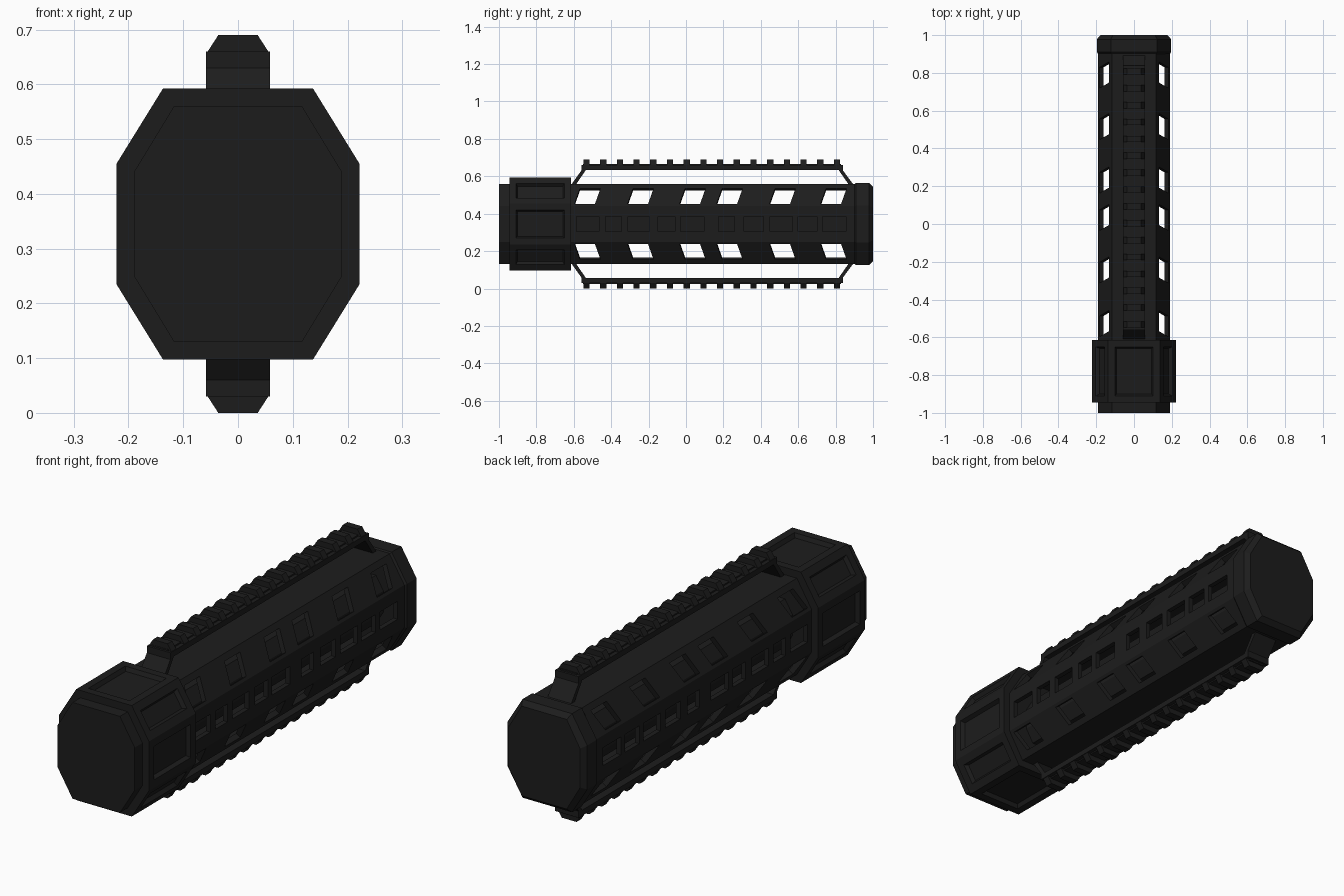
import bpy, bmesh
from mathutils import Vector

if "Cube" in bpy.data.objects:
    bpy.data.objects.remove(bpy.data.objects["Cube"])

CZ = 0.345                       # height of the centre axis
BODY = (0.19, 0.215, 0.117, 0.095)    # half width, half height, half top flat, half side flat
COLLAR = (0.222, 0.2475, 0.137, 0.11)

mat = bpy.data.materials.new("black_polymer")
mat.diffuse_color = (0.012, 0.012, 0.012, 1)
mat.use_nodes = True
mat.node_tree.nodes["Principled BSDF"].inputs["Base Color"].default_value = mat.diffuse_color


def octagon(dims, y, scale=1.0, inset=0.0):
    hx, hz, fx, fz = (d * scale for d in dims)
    hx, hz, fx, fz = hx - inset, hz - inset, fx - inset * .55, fz - inset * .55
    pts = [(fx, hz), (hx, fz), (hx, -fz), (fx, -hz), (-fx, -hz), (-hx, -fz), (-hx, fz), (-fx, hz)]
    return [(x, y, CZ + z) for x, z in pts]


def loft(bm, loops):
    """Join loops of points with quads and cap both ends."""
    rings = [[bm.verts.new(p) for p in lp] for lp in loops]
    n = len(rings[0])
    sides = []
    for a, b in zip(rings, rings[1:]):
        for i in range(n):
            j = (i + 1) % n
            sides.append(bm.faces.new((a[i], a[j], b[j], b[i])))
    bm.faces.new(rings[0][::-1])
    bm.faces.new(rings[-1])
    bmesh.ops.recalc_face_normals(bm, faces=bm.faces[:])
    return sides


def box(bm, x0, x1, y0, y1, z0, z1):
    loft(bm, [[(x, y0, z0), (x, y1, z0), (x, y1, z1), (x, y0, z1)] for x in (x0, x1)])


def finish(bm, name):
    bmesh.ops.recalc_face_normals(bm, faces=bm.faces[:])
    me = bpy.data.meshes.new(name)
    bm.to_mesh(me)
    bm.free()
    me.materials.append(mat)
    ob = bpy.data.objects.new(name, me)
    bpy.context.collection.objects.link(ob)
    return ob


def cut(ob, cutter):
    cutter.hide_render = True
    m = ob.modifiers.new("cut", 'BOOLEAN')
    m.operation, m.solver, m.object = 'DIFFERENCE', 'EXACT', cutter
    bpy.context.view_layer.objects.active = ob
    bpy.ops.object.modifier_apply(modifier=m.name)
    bpy.data.objects.remove(cutter)


# Octagonal tube, hollow between the collar and the end cap
bm = bmesh.new()
loft(bm, [octagon(BODY, -1.0), octagon(BODY, 0.91)])
tube = finish(bm, "handguard_tube")
bm = bmesh.new()
loft(bm, [octagon(BODY, -0.64, 0.885), octagon(BODY, 0.89, 0.885)])
cut(tube, finish(bm, "cavity_cutter"))

# Slanted windows through the four diagonal faces
bm = bmesh.new()
n = Vector((0.854, 0, 0.52))
for c in (-0.527, -0.243, 0.035, 0.233, 0.516, 0.789):
    base = [Vector(p) for p in ((0.183, c - .07, .107), (0.183, c + .04, .107),
                                (0.132, c + .07, .191), (0.132, c - .04, .191))]
    for sx in (-1, 1):
        for sz in (-1, 1):
            loops = [[(sx * q.x, q.y, CZ + sz * q.z) for q in (p + n * d for p in base)]
                     for d in (-0.035, 0.03)]
            loft(bm, loops)
# Slots along both side faces
slots = [(-.586, -.465), (-.43, -.345), (-.31, -.195), (-.15, -.06), (-.03, .095),
         (.175, .26), (.31, .415), (.45, .57), (.60, .70), (.73, .855)]
for y0, y1 in slots:
    for sx in (-1, 1):
        box(bm, sx * .155, sx * .21, y0, y1, CZ - .04, CZ + .04)
cut(tube, finish(bm, "window_cutter"))

# Inner barrel seen through the windows
bm = bmesh.new()
loft(bm, [octagon(BODY, -0.66, 0.5), octagon(BODY, 0.9, 0.5)])
finish(bm, "inner_barrel")

# Collar with a recessed panel on each face
bm = bmesh.new()
sides = loft(bm, [octagon(COLLAR, -0.945), octagon(COLLAR, -0.615)])
bmesh.ops.inset_individual(bm, faces=sides, thickness=0.05)
bmesh.ops.inset_individual(bm, faces=sides, thickness=0.012, depth=-0.018)
finish(bm, "collar")

# Chamfered end cap
bm = bmesh.new()
CAP = (0.197, 0.22, 0.122, 0.098)
loft(bm, [octagon(CAP, 0.895, inset=.012), octagon(CAP, 0.91),
          octagon(CAP, 0.978), octagon(CAP, 1.0, inset=.02)])
finish(bm, "end_cap")

# Top and bottom accessory rails: raised bridge plus teeth
bridge = [(-.615, .208), (-.56, .285), (-.56, .315), (.84, .315), (.84, .285), (.897, .208),
          (.872, .208), (.815, .29), (-.535, .29), (-.59, .208)]
tooth = [(-.058, .311), (.058, .311), (.036, .345), (-.036, .345)]
for name, s in (("top_rail", 1), ("bottom_rail", -1)):
    bm = bmesh.new()
    loft(bm, [[(x, y, CZ + s * z) for y, z in bridge] for x in (-.058, .058)])
    box(bm, -.04, .04, -.55, .83, CZ + s * .31, CZ + s * .321)
    for i in range(16):
        yc = -.532 + i * .0893
        loft(bm, [[(x, yc + d, CZ + s * z) for x, z in tooth] for d in (-.0165, .0165)])
    finish(bm, name)
